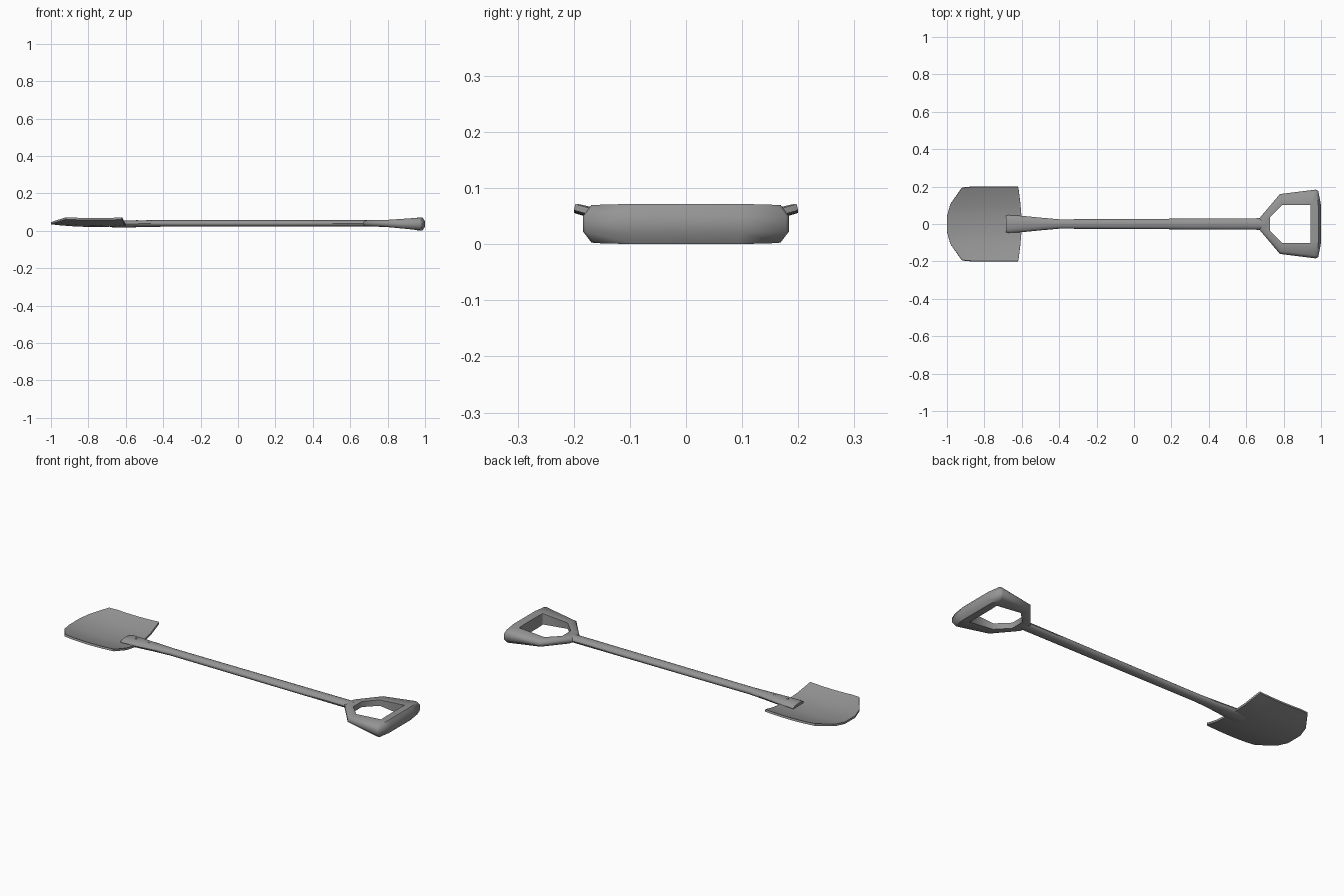
import bpy, bmesh, math

if "Cube" in bpy.data.objects:
    bpy.data.objects.remove(bpy.data.objects["Cube"])

grey = bpy.data.materials.new("dark_grey")
grey.diffuse_color = (0.3, 0.3, 0.3, 1)
grey.use_nodes = True
grey.node_tree.nodes["Principled BSDF"].inputs["Base Color"].default_value = grey.diffuse_color


def finish(name, verts, faces, angle=35):
    me = bpy.data.meshes.new(name)
    me.from_pydata(verts, [], faces)
    me.materials.append(grey)
    bm = bmesh.new()
    bm.from_mesh(me)
    bmesh.ops.recalc_face_normals(bm, faces=bm.faces)
    bm.to_mesh(me)
    bm.free()
    ob = bpy.data.objects.new(name, me)
    bpy.context.collection.objects.link(ob)
    bpy.ops.object.select_all(action='DESELECT')
    ob.select_set(True)
    bpy.context.view_layer.objects.active = ob
    bpy.ops.object.shade_smooth_by_angle(angle=math.radians(angle))
    return ob


def loft(name, rings, closed=False, angle=35):
    """Skin a list of equal-sized rings; cap the ends unless closed."""
    n, m = len(rings[0]), len(rings)
    verts = [p for r in rings for p in r]
    faces = []
    for i in range(m if closed else m - 1):
        a, b = i * n, (i + 1) % m * n
        faces += [(a + k, a + (k + 1) % n, b + (k + 1) % n, b + k) for k in range(n)]
    if not closed:
        faces += [tuple(range(n)), tuple(range((m - 1) * n, m * n))]
    return finish(name, verts, faces, angle)


def tube(name, stations, sides=12):
    """Elliptical sections along x: (x, half width, half height, centre z)."""
    rings = []
    for x, w, h, z in stations:
        rings.append([(x, w * math.cos(2 * math.pi * k / sides),
                       z + h * math.sin(2 * math.pi * k / sides)) for k in range(sides)])
    return loft(name, rings)


# dished blade: each column across y runs from cutting edge to shoulder
half = [(0.2, -0.87, -0.622), (0.195, -0.92, -0.618),
        (0.107, -0.982, -0.607), (0.045, -0.999, -0.602)]
columns = half + [(-y, a, b) for y, a, b in reversed(half)]
steps = 8
n = steps + 1
verts, faces = [], []
for y, x0, x1 in columns:
    pts = []
    for k in range(n):
        x = x0 + (x1 - x0) * k / steps
        pts.append((x, y, 0.018 + 0.95 * y * y + 0.25 * (x + 0.76) ** 2))
    verts += pts + [(x, yy * 0.985, z + 0.011) for x, yy, z in reversed(pts)]
for i in range(len(columns) - 1):
    a, b = i * 2 * n, (i + 1) * 2 * n
    faces += [(a + k, a + (k + 1) % (2 * n), b + (k + 1) % (2 * n), b + k) for k in range(2 * n)]
for a in (0, (len(columns) - 1) * 2 * n):
    faces += [(a + k, a + k + 1, a + 2 * n - 2 - k, a + 2 * n - 1 - k) for k in range(steps)]
finish("blade", verts, faces)

# flattened socket and long shaft in one smooth tube
tube("shaft", [(-0.685, 0.046, 0.013, 0.034), (-0.67, 0.047, 0.018, 0.036),
               (-0.60, 0.044, 0.019, 0.036), (-0.50, 0.034, 0.018, 0.038),
               (-0.40, 0.025, 0.0175, 0.039), (0.0, 0.027, 0.0175, 0.039),
               (0.70, 0.031, 0.0175, 0.039)], sides=16)

# socket rivets
for i, x in enumerate((-0.62, -0.54)):
    bpy.ops.mesh.primitive_cylinder_add(vertices=8, radius=0.006, depth=0.038,
                                        location=(x, 0, 0.038))
    bpy.context.object.name = f"rivet_{i + 1}"
    bpy.context.object.data.materials.append(grey)

# D-shaped handle: (outer x, outer y, inner x, inner y, half height, centre z)
side = [(0.67, 0.030, 0.728, 0.037, 0.017, 0.039),
        (0.78, 0.160, 0.792, 0.102, 0.018, 0.039),
        (0.972, 0.184, 0.942, 0.102, 0.033, 0.0365),
        (0.985, 0.178, 0.944, 0.100, 0.034, 0.036),
        (1.0, 0.100, 0.944, 0.070, 0.036, 0.036)]
loop = side + [(ox, -oy, ix, -iy, h, z) for ox, oy, ix, iy, h, z in reversed(side)]
rings = []
for ox, oy, ix, iy, h, z in loop:
    t = 0.016 / math.hypot(ox - ix, oy - iy)
    tx, ty = ox + (ix - ox) * t, oy + (iy - oy) * t
    rings.append([(ix, iy, z - h * 0.9), (tx, ty, z - h), (ox, oy, z - h * 0.4),
                  (ox, oy, z + h * 0.4), (tx, ty, z + h), (ix, iy, z + h * 0.9)])
loft("d_handle", rings, closed=True, angle=60)
